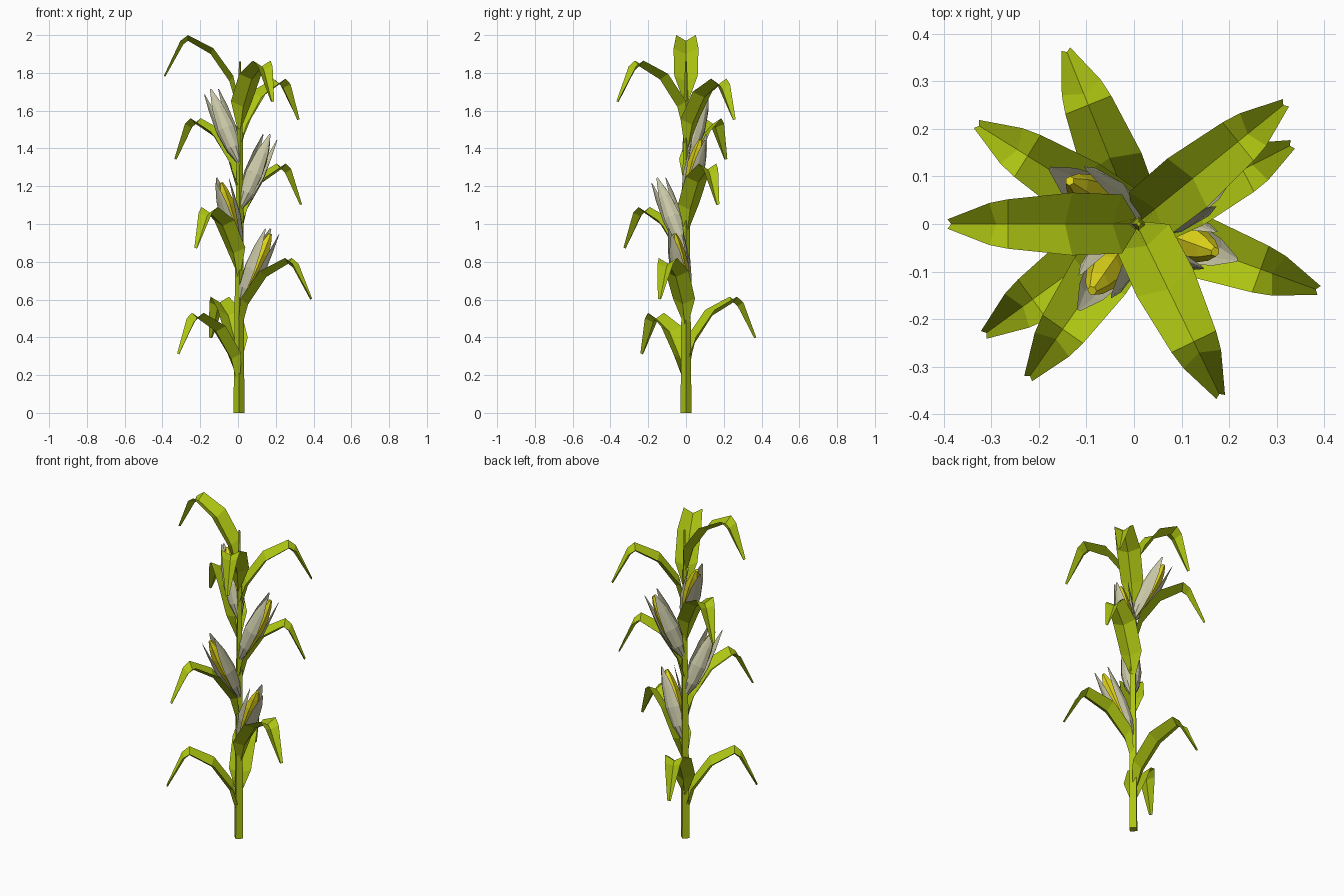
import bpy, bmesh, math
from mathutils import Matrix, Vector

cube = bpy.data.objects.get("Cube")
if cube:
    bpy.data.objects.remove(cube, do_unlink=True)


def material(name, color):
    m = bpy.data.materials.new(name)
    m.use_nodes = True
    m.diffuse_color = (*color, 1)
    bsdf = m.node_tree.nodes["Principled BSDF"]
    bsdf.inputs["Base Color"].default_value = (*color, 1)
    bsdf.inputs["Roughness"].default_value = 0.9
    return m


GREEN = material("leaf_green", (0.42, 0.56, 0.006))
HUSK = material("pale_husk", (0.60, 0.59, 0.40))
YELLOW = material("kernel_yellow", (0.76, 0.67, 0.01))


def make_object(name, bm, mat, matrix=Matrix()):
    mesh = bpy.data.meshes.new(name)
    bm.to_mesh(mesh)
    bm.free()
    mesh.materials.append(mat)
    ob = bpy.data.objects.new(name, mesh)
    ob.matrix_world = matrix
    bpy.context.collection.objects.link(ob)
    return ob


def skin(bm, rows, closed=False):
    """Join successive rows of points with quads."""
    rows = [[bm.verts.new(p) for p in row] for row in rows]
    n = len(rows[0])
    for a, b in zip(rows, rows[1:]):
        for i in range(n if closed else n - 1):
            j = (i + 1) % n
            bm.faces.new((a[i], a[j], b[j], b[i]))
    return rows


def ring(radius, z, sides, x=0):
    return [(x + radius * math.cos(math.tau * i / sides),
             radius * math.sin(math.tau * i / sides), z) for i in range(sides)]


def tube(name, profile, sides, mat, matrix=Matrix()):
    bm = bmesh.new()
    rows = skin(bm, [ring(r, z, sides, x) for r, z, x in profile], True)
    bm.faces.new(rows[0][::-1])
    bm.faces.new(rows[-1])
    return make_object(name, bm, mat, matrix)


# Leaf stations: edge reach, edge height below peak, half width, midrib reach, midrib height
LEAF = [(0.0, -0.35, 0.012, 0.015, -0.37),
        (0.03, -0.215, 0.062, 0.05, -0.245),
        (0.135, -0.07, 0.066, 0.15, -0.10),
        (0.27, 0.0, 0.052, 0.27, -0.03),
        (0.31, -0.03, 0.044, 0.295, -0.05),
        (0.397, -0.215, 0.01, 0.39, -0.22)]


def leaf(name, angle, peak, scale=1):
    bm = bmesh.new()
    skin(bm, [[(r * scale, -w, z), (mr * scale, 0, mz), (r * scale, w, z)]
              for r, z, w, mr, mz in LEAF])
    turn = Matrix.Rotation(math.radians(angle), 4, 'Z')
    return make_object(name, bm, GREEN, Matrix.Translation((0.005, 0, peak)) @ turn)


# Husk petal stations: height along the ear, radius, half angle in degrees
PETAL = [(0.0, 0.012, 60), (0.09, 0.043, 56), (0.2, 0.057, 50),
         (0.32, 0.052, 36), (0.425, 0.046, 5)]
KERNELS = [(0.01, 0.02, 0), (0.036, 0.1, 0), (0.045, 0.2, 0),
           (0.04, 0.29, 0), (0.026, 0.36, 0), (0.01, 0.405, 0)]


def ear(name, angle, peak):
    """Ear of kernels wrapped in three husk petals, leaning outward."""
    place = (Matrix.Translation((0.01, 0, peak - 0.24))
             @ Matrix.Rotation(math.radians(angle), 4, 'Z')
             @ Matrix.Rotation(math.radians(25), 4, 'Y'))
    tube(name + "_kernels", KERNELS, 6, YELLOW, place)
    for k in range(3):
        bm = bmesh.new()
        skin(bm, [[(r * math.cos(math.radians(a * f)),
                    r * math.sin(math.radians(a * f)), z)
                   for f in (-1, -0.33, 0.33, 1)] for z, r, a in PETAL])
        spin = Matrix.Rotation(math.tau * k / 3, 4, 'Z')
        make_object(f"{name}_husk_{k + 1}", bm, HUSK, place @ spin)


# Stalk
tube("stalk", [(0.029, 0, 0.005), (0.021, 1, 0.008), (0.015, 1.5, 0.01),
               (0.005, 1.86, 0.01)], 4, GREEN)

# Leaves without ears
leaf("bottom_front_leaf", 216, 0.53)
leaf("bottom_back_leaf", 112, 0.615)
leaf("upper_back_leaf", 39, 1.77, 1.02)
leaf("upper_front_leaf", 296, 1.865, 1.02)
leaf("top_leaf", 180, 2.0)

# Leaves that carry an ear
for label, angle, peak, scale in [("lower_left", -20, 0.82, 1.03),
                                  ("middle_front", 235, 1.09, 1),
                                  ("middle_left", 27, 1.32, 0.93),
                                  ("upper_right", 148, 1.56, 1)]:
    leaf(label + "_leaf", angle, peak, scale)
    ear(label + "_ear", angle, peak)
